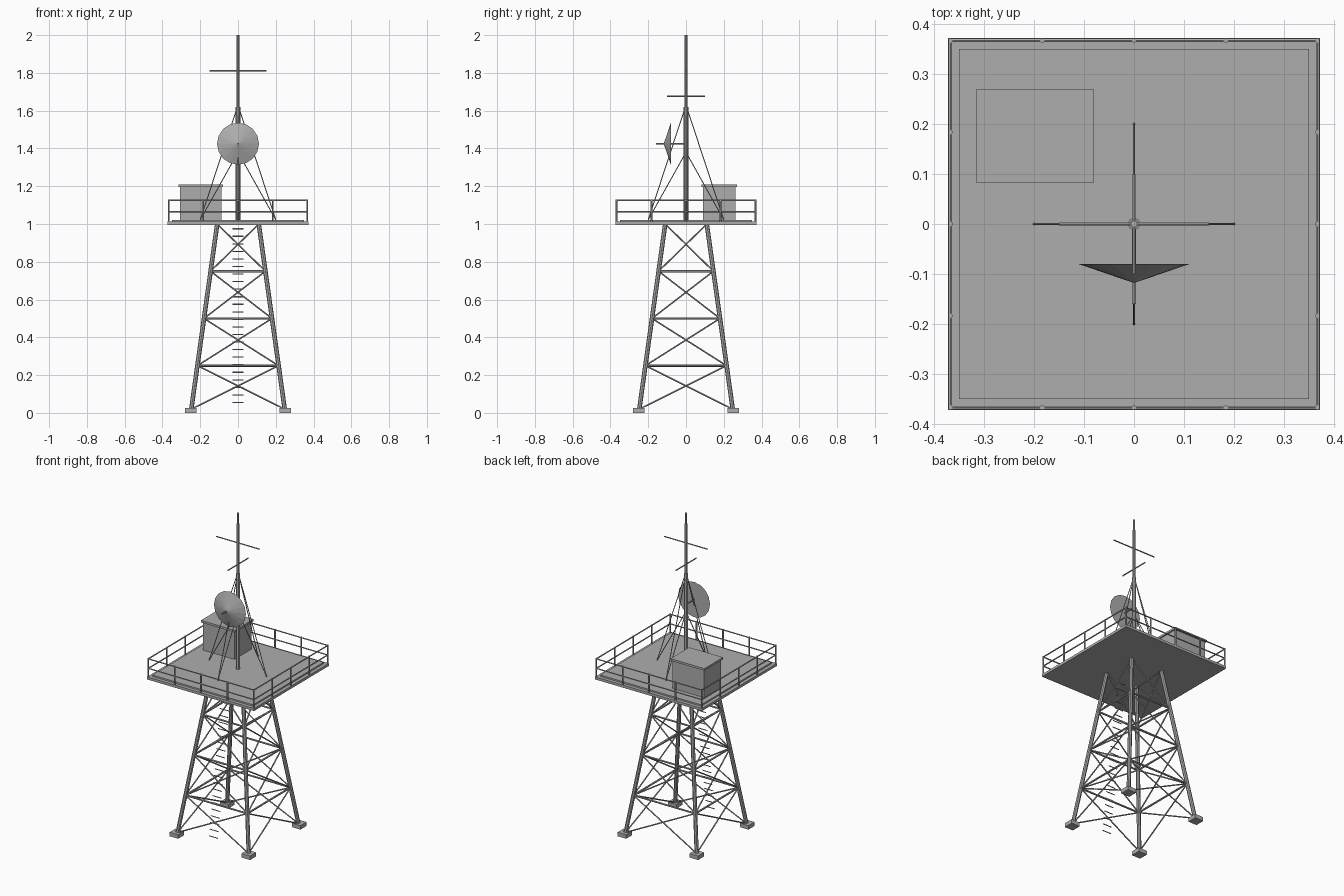
import bpy, bmesh, math
from mathutils import Vector, Matrix

if "Cube" in bpy.data.objects:
    bpy.data.objects.remove(bpy.data.objects["Cube"])

grey = bpy.data.materials.new("steel grey")
grey.diffuse_color = (0.42, 0.42, 0.42, 1)
grey.use_nodes = True
grey.node_tree.nodes["Principled BSDF"].inputs["Base Color"].default_value = grey.diffuse_color


def finish(name, bm):
    me = bpy.data.meshes.new(name)
    bm.to_mesh(me)
    bm.free()
    me.materials.append(grey)
    ob = bpy.data.objects.new(name, me)
    bpy.context.collection.objects.link(ob)
    return ob


def rod(bm, a, b, r, n=6, r2=None):
    a, b = Vector(a), Vector(b)
    d = b - a
    m = Matrix.Translation((a + b) / 2) @ d.to_track_quat('Z', 'Y').to_matrix().to_4x4()
    bmesh.ops.create_cone(bm, cap_ends=True, segments=n, radius1=r,
                          radius2=r if r2 is None else r2, depth=d.length, matrix=m)


def box(bm, c, s):
    m = Matrix.Translation(c) @ Matrix.Diagonal((*s, 1))
    bmesh.ops.create_cube(bm, size=1, matrix=m)


def half(z):  # half width of the tapering tower at height z
    return 0.25 - 0.14 * z


corners = [(-1, -1), (1, -1), (1, 1), (-1, 1)]
sides = list(zip(corners, corners[1:] + corners[:1]))


def at(c, z):
    return (c[0] * half(z), c[1] * half(z), z)


# Footings and legs
feet, legs = bmesh.new(), bmesh.new()
for c in corners:
    box(feet, (c[0] * 0.25, c[1] * 0.25, 0.0125), (0.06, 0.06, 0.025))
    rod(legs, at(c, 0.02), at(c, 1.0), 0.012, 8)
finish("footings", feet)
finish("tower_legs", legs)

# Horizontal rings and X bracing on every face
rings, braces = bmesh.new(), bmesh.new()
levels = [0.02, 0.25, 0.5, 0.75, 1.0]
for a, b in sides:
    for z in levels[1:4]:
        rod(rings, at(a, z), at(b, z), 0.006)
    for lo, hi in zip(levels, levels[1:]):
        rod(braces, at(a, lo), at(b, hi), 0.004)
        rod(braces, at(b, lo), at(a, hi), 0.004)
finish("tower_rings", rings)
finish("tower_braces", braces)

# Ladder rungs up the front face
rungs = bmesh.new()
for i in range(24):
    z = 0.055 + 0.04 * i
    rod(rungs, (-0.03, -half(z), z), (0.03, -half(z), z), 0.003)
finish("ladder_rungs", rungs)

# Platform slab and raised deck
bm = bmesh.new()
box(bm, (0, 0, 1.004), (0.744, 0.744, 0.016))
finish("platform_slab", bm)
bm = bmesh.new()
box(bm, (0, 0, 1.015), (0.70, 0.70, 0.012))
finish("platform_deck", bm)

# Railing
rails, posts = bmesh.new(), bmesh.new()
R = 0.367
for a, b in sides:
    p, q = Vector((*a, 0)) * R, Vector((*b, 0)) * R
    for z in (1.065, 1.125):
        up = Vector((0, 0, z))
        rod(rails, p + up, q + up, 0.004)
    for i in range(4):
        c = p.lerp(q, i / 4)
        rod(posts, (c.x, c.y, 1.01), (c.x, c.y, 1.129), 0.005)
finish("rails", rails)
finish("rail_posts", posts)

# Equipment cabin
bm = bmesh.new()
box(bm, (-0.198, 0.176, 1.108), (0.22, 0.17, 0.18))
finish("cabin_body", bm)
bm = bmesh.new()
box(bm, (-0.198, 0.176, 1.202), (0.236, 0.186, 0.013))
finish("cabin_roof", bm)

# Mast in three steps, with cross bars
bm = bmesh.new()
for z0, z1, r in ((1.01, 1.62, 0.0125), (1.6, 1.93, 0.009), (1.92, 2.0, 0.007)):
    rod(bm, (0, 0, z0), (0, 0, z1), r, 8)
finish("mast", bm)
bm = bmesh.new()
rod(bm, (-0.15, 0, 1.812), (0.15, 0, 1.812), 0.004)
rod(bm, (0, -0.1, 1.677), (0, 0.1, 1.677), 0.004)
finish("antenna_bars", bm)

# Dish and its feed arm
bm = bmesh.new()
rod(bm, (0, -0.08, 1.425), (0, -0.118, 1.425), 0.111, 16, 0)
finish("dish", bm)
bm = bmesh.new()
rod(bm, (0, 0, 1.425), (0, -0.16, 1.425), 0.005)
finish("dish_arm", bm)

# Guy wires
bm = bmesh.new()
for x, y in ((1, 0), (-1, 0), (0, 1), (0, -1)):
    for z in (1.38, 1.63):
        rod(bm, (0, 0, z), (0.2 * x, 0.2 * y, 1.022), 0.0025)
finish("guy_wires", bm)
